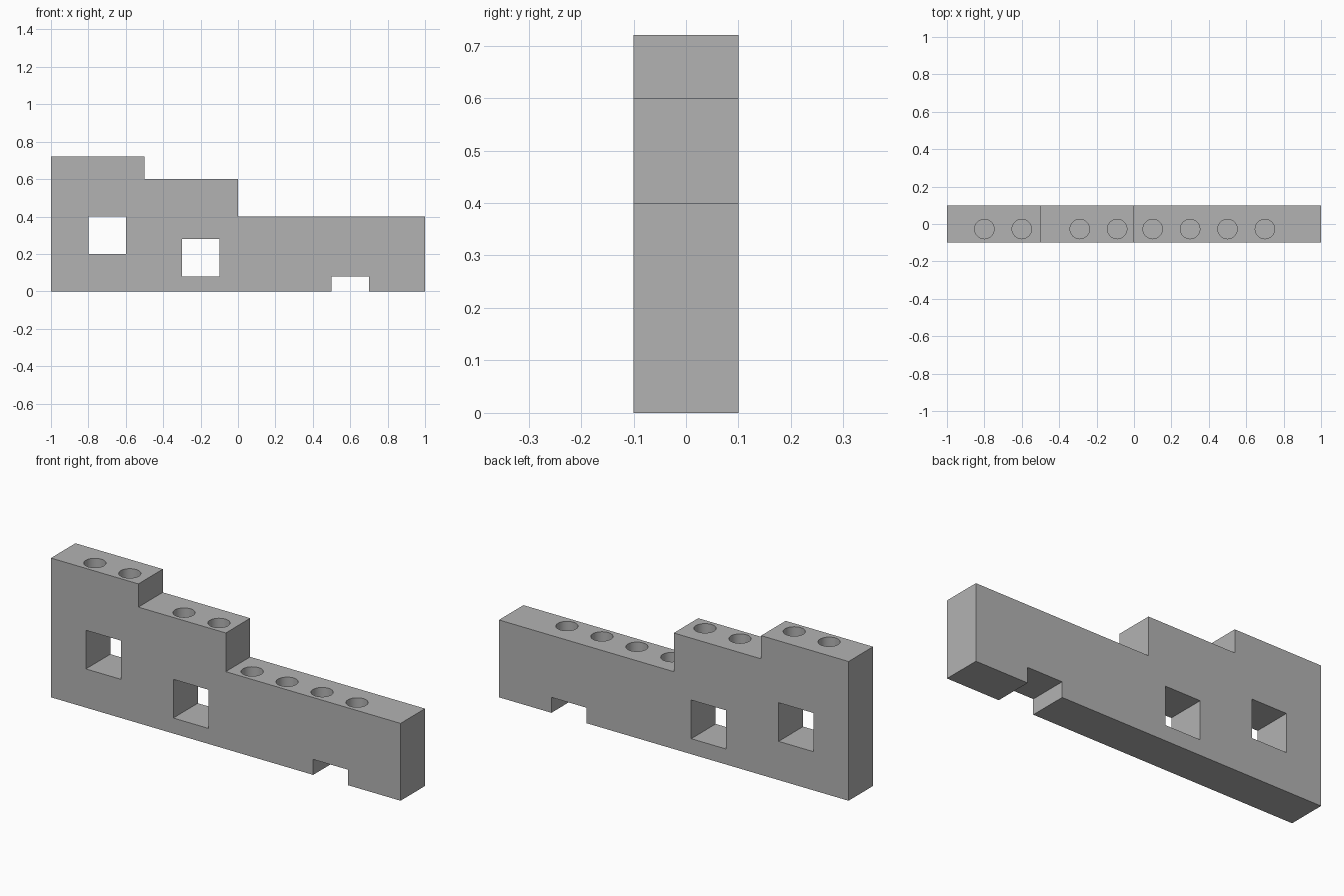
import bpy, bmesh, math
from mathutils import Matrix, Vector

old = bpy.data.objects.get("Cube")
if old:
    bpy.data.objects.remove(old, do_unlink=True)

HALF_DEPTH = 0.1
HOLE_RADIUS, HOLE_DEPTH, HOLE_Y = 0.052, 0.2, -0.027

grey = bpy.data.materials.new("plain grey")
grey.use_nodes = True
colour = (0.45, 0.45, 0.45, 1)
grey.diffuse_color = colour
grey.node_tree.nodes["Principled BSDF"].inputs["Base Color"].default_value = colour


def add_object(name, bm):
    bmesh.ops.recalc_face_normals(bm, faces=bm.faces)
    mesh = bpy.data.meshes.new(name)
    bm.to_mesh(mesh)
    bm.free()
    mesh.materials.append(grey)
    obj = bpy.data.objects.new(name, mesh)
    bpy.context.collection.objects.link(obj)
    return obj


# Stepped wall with a notch in its base, extruded front to back
profile = [(-1, 0), (0.5, 0), (0.5, 0.08), (0.7, 0.08), (0.7, 0), (1, 0),
           (1, 0.4), (0, 0.4), (0, 0.6), (-0.5, 0.6), (-0.5, 0.72), (-1, 0.72)]
bm = bmesh.new()
front = bm.faces.new([bm.verts.new((x, -HALF_DEPTH, z)) for x, z in profile])
back = bmesh.ops.extrude_face_region(bm, geom=[front])["geom"]
bmesh.ops.translate(bm, vec=(0, 2 * HALF_DEPTH, 0),
                    verts=[v for v in back if isinstance(v, bmesh.types.BMVert)])
wall = add_object("stepped_wall", bm)

# Square window openings
cut = bmesh.new()
for x, z in ((-0.7, 0.3), (-0.2, 0.18)):
    bmesh.ops.create_cube(cut, size=1, matrix=Matrix.Translation((x, 0, z))
                          @ Matrix.Diagonal((0.2, 0.5, 0.2, 1)))

# Blind round holes in each step: step height and hole positions
steps = {0.72: (-0.8, -0.6), 0.6: (-0.29, -0.09), 0.4: (0.1, 0.3, 0.5, 0.7)}
for top, positions in steps.items():
    for x in positions:
        bmesh.ops.create_cone(cut, cap_ends=True, segments=48, radius1=HOLE_RADIUS,
                              radius2=HOLE_RADIUS, depth=2 * HOLE_DEPTH,
                              matrix=Matrix.Translation((x, HOLE_Y, top)))
cutter = add_object("opening_cutter", cut)
cutter.hide_render = True

# Cut the openings, then drop the cutter
boolean = wall.modifiers.new("openings", 'BOOLEAN')
boolean.operation = 'DIFFERENCE'
boolean.solver = 'EXACT'
boolean.object = cutter
bpy.ops.object.select_all(action='DESELECT')
wall.select_set(True)
bpy.context.view_layer.objects.active = wall
bpy.ops.object.modifier_apply(modifier=boolean.name)
bpy.data.objects.remove(cutter, do_unlink=True)
bpy.ops.object.shade_smooth_by_angle(angle=math.radians(30))
